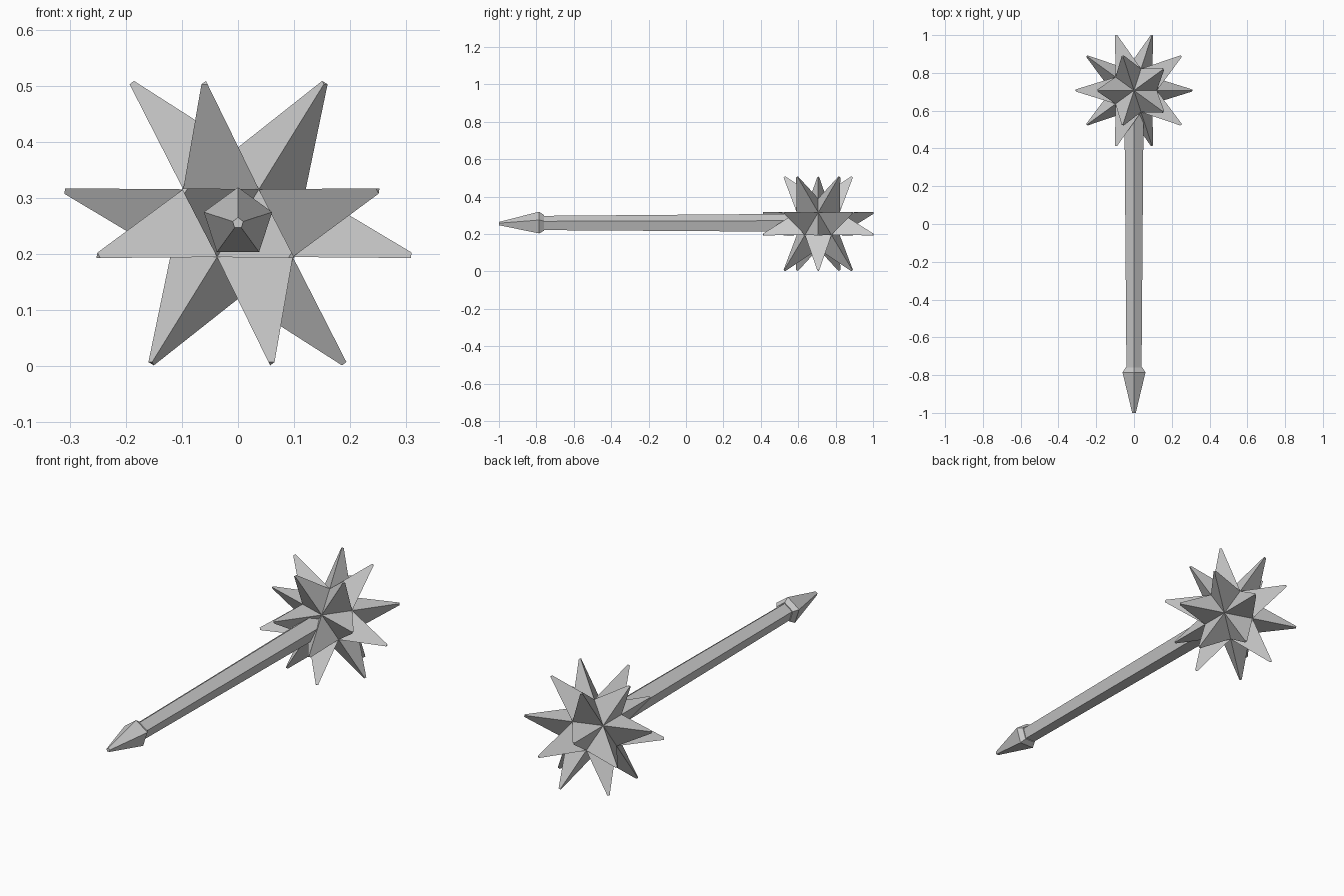
import bpy, bmesh
from math import sin, cos, tau
from mathutils import Vector

if "Cube" in bpy.data.objects:
    bpy.data.objects.remove(bpy.data.objects["Cube"])

CZ = 0.255          # height of the handle axis and head centre


def finish(bm, name):
    bmesh.ops.recalc_face_normals(bm, faces=bm.faces)
    me = bpy.data.meshes.new(name)
    bm.to_mesh(me)
    bm.free()
    ob = bpy.data.objects.new(name, me)
    bpy.context.collection.objects.link(ob)
    return ob


def five_sided(name, profile):
    """Loft pentagons (point up) along y from (y, radius) pairs."""
    bm = bmesh.new()
    rings = [[bm.verts.new((r * sin(tau * i / 5), y, CZ + r * cos(tau * i / 5)))
              for i in range(5)] for y, r in profile]
    for a, b in zip(rings, rings[1:]):
        for i in range(5):
            j = (i + 1) % 5
            bm.faces.new((a[i], a[j], b[j], b[i]))
    bm.faces.new(rings[0])
    bm.faces.new(rings[-1])
    return finish(bm, name)


# Handle, slightly thicker towards the head
five_sided("handle", [(-0.78, 0.042), (0.70, 0.054)])

# Pointed pommel with a short chamfered collar
five_sided("pommel", [(-1.0, 0.01), (-0.785, 0.064), (-0.76, 0.047)])

# Spiked head: icosahedron with every face drawn out to a blunt spike
bm = bmesh.new()
bmesh.ops.create_icosphere(bm, subdivisions=1, radius=0.135)
spikes = bmesh.ops.extrude_discrete_faces(bm, faces=bm.faces[:])["faces"]
for f in spikes:
    c = f.calc_center_median()
    tip = c.normalized() * 0.314
    for v in f.verts:
        v.co = tip + (v.co - c) * 0.08
bmesh.ops.translate(bm, verts=bm.verts, vec=Vector((0, 0.707, CZ)))
finish(bm, "spiked_head")
